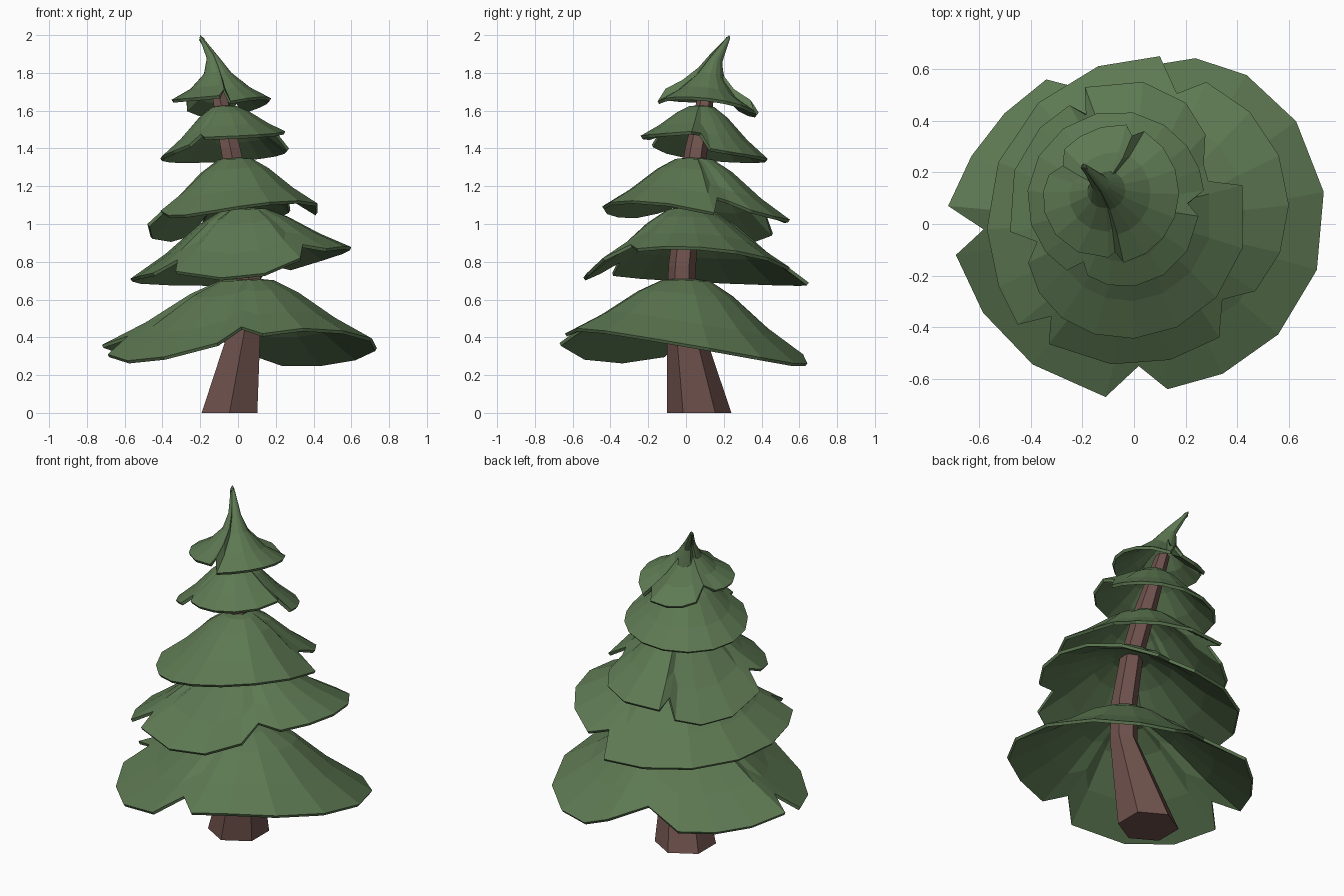
import bpy, bmesh, math
from mathutils import Vector

if "Cube" in bpy.data.objects:
    bpy.data.objects.remove(bpy.data.objects["Cube"])


def material(name, rgb):
    m = bpy.data.materials.new(name)
    m.diffuse_color = (*rgb, 1)
    m.use_nodes = True
    m.node_tree.nodes["Principled BSDF"].inputs["Base Color"].default_value = m.diffuse_color
    return m


GREEN = material("needles", (0.11, 0.19, 0.085))
BROWN = material("bark", (0.16, 0.085, 0.075))


def finish(name, bm, mat):
    bmesh.ops.recalc_face_normals(bm, faces=bm.faces)
    mesh = bpy.data.meshes.new(name)
    bm.to_mesh(mesh)
    bm.free()
    ob = bpy.data.objects.new(name, mesh)
    bpy.context.collection.objects.link(ob)
    mesh.materials.append(mat)
    return ob


def bridge(bm, a, b):
    n = len(a)
    for i in range(n):
        j = (i + 1) % n
        bm.faces.new((a[i], b[i], b[j], a[j]))


def through(values, t):
    # smooth polynomial through evenly spaced values
    n = len(values) - 1
    total = 0
    for i, v in enumerate(values):
        w = 1
        for k in range(n + 1):
            if k != i:
                w *= (t * n - k) / (i - k)
        total += v * w
    return total


def sample_lobe(lobe, cx, cy):
    # rim points of one lobe, interpolated in polar form around the centre
    ang, rad = [], []
    for x, y, z in lobe:
        a = math.atan2(y - cy, x - cx)
        while ang and a < ang[-1]:
            a += math.tau
        ang.append(a)
        rad.append(math.hypot(x - cx, y - cy))
    n = max(3, round((ang[-1] - ang[0]) / math.radians(21)))
    pts = []
    for i in range(n + 1):
        t = i / n
        a, r = through(ang, t), through(rad, t)
        pts.append(Vector((cx + r * math.cos(a), cy + r * math.sin(a),
                           through([p[2] for p in lobe], t))))
    return pts


# rings from top to rim: (radius fraction, drop fraction, lean toward tip)
SKIRT = [(0.2, 0.04, 0), (0.4, 0.24, 0), (0.7, 0.66, 0), (1, 1, 0)]
SPIRE = [(0.035, 0.04, 0.95), (0.13, 0.36, 0.33), (0.28, 0.6, 0.1),
         (0.6, 0.83, 0), (1, 1, 0)]


def tier(name, apex, lobes, profile=SKIRT, lean=(0, 0), notch=0.84):
    cx, cy, top = apex
    sampled = [sample_lobe(l, cx, cy) for l in lobes]
    rim = []
    for i, pts in enumerate(sampled):
        rim += pts
        gap = (pts[-1] + sampled[(i + 1) % len(sampled)][0]) / 2
        d = gap - Vector((cx, cy, top))
        rim.append(Vector((cx + d.x * notch, cy + d.y * notch, top + d.z * (notch - 0.03))))
    bm = bmesh.new()
    rings = []
    for s, drop, k in profile:
        rings.append([bm.verts.new((cx + lean[0] * k + (p.x - cx) * s,
                                    cy + lean[1] * k + (p.y - cy) * s,
                                    top + (p.z - top) * drop)) for p in rim])
    for a, b in zip(rings, rings[1:]):
        bridge(bm, a, b)
    tip = bm.verts.new((cx + lean[0], cy + lean[1], top))
    for i, v in enumerate(rings[0]):
        bm.faces.new((tip, v, rings[0][(i + 1) % len(rim)]))
    bmesh.ops.recalc_face_normals(bm, faces=bm.faces)
    if sum(f.normal.z for f in bm.faces) < 0:
        bmesh.ops.reverse_faces(bm, faces=bm.faces)
    mesh = bpy.data.meshes.new(name)
    bm.to_mesh(mesh)
    bm.free()
    mesh.materials.append(GREEN)
    ob = bpy.data.objects.new(name, mesh)
    bpy.context.collection.objects.link(ob)
    mod = ob.modifiers.new("thickness", "SOLIDIFY")
    mod.thickness = 0.018
    mod.offset = -1


# Bent hexagonal trunk
bm = bmesh.new()
rings = []
for x, y, z, r in [(-0.045, 0.07, 0, 0.17), (0.055, -0.022, 0.55, 0.078),
                   (0.055, -0.02, 0.78, 0.073), (0.025, 0.01, 1.08, 0.064),
                   (-0.04, 0.055, 1.4, 0.06), (-0.11, 0.115, 1.73, 0.04)]:
    rings.append([bm.verts.new((x + r * math.cos(math.radians(90 + 60 * i)),
                                y + r * math.sin(math.radians(90 + 60 * i)), z))
                  for i in range(6)])
for a, b in zip(rings, rings[1:]):
    bridge(bm, a, b)
bm.faces.new(rings[0])
bm.faces.new(rings[-1])
finish("trunk", bm, BROWN)

# Foliage tiers, each a skirt of lobes listed anticlockwise
tier("foliage_bottom", (0.06, 0.0, 0.715), [
    [(0.13, -0.64, 0.42), (0.67, -0.27, 0.41), (0.57, 0.47, 0.28), (0.1, 0.62, 0.31)],
    [(-0.34, 0.56, 0.33), (-0.57, 0.35, 0.32), (-0.72, 0.07, 0.36)],
    [(-0.69, -0.12, 0.31), (-0.5, -0.45, 0.28), (-0.11, -0.67, 0.37)]])
tier("foliage_lower", (0.04, 0.01, 1.09), [
    [(-0.33, -0.465, 0.75), (0.03, -0.545, 0.72), (0.33, -0.44, 0.82)],
    [(0.47, -0.26, 0.87), (0.59, 0.17, 0.87), (0.28, 0.55, 0.77)],
    [(0.1, 0.65, 0.69), (-0.37, 0.47, 0.69), (-0.57, -0.02, 0.71), (-0.45, -0.39, 0.74)]])
tier("foliage_middle", (-0.01, 0.04, 1.355), [
    [(-0.41, -0.15, 1.07), (-0.2, -0.41, 1.06), (0.22, -0.37, 1.12), (0.42, 0.15, 1.06)],
    [(0.27, 0.23, 1.12), (0.2, 0.47, 1.04), (-0.19, 0.53, 1.02)],
    [(-0.25, 0.46, 0.95), (-0.42, 0.3, 0.92), (-0.48, -0.03, 1.0)]])
tier("foliage_upper", (-0.07, 0.08, 1.63), [
    [(-0.18, -0.2, 1.46), (0.06, -0.225, 1.47), (0.25, 0.03, 1.49)],
    [(0.27, 0.13, 1.4), (0.04, 0.42, 1.35), (-0.39, 0.22, 1.34), (-0.26, -0.18, 1.42)]])
tier("foliage_top", (-0.1, 0.12, 2.0), [
    [(-0.04, -0.15, 1.65), (0.17, 0.07, 1.67), (0.04, 0.36, 1.6)],
    [(-0.03, 0.385, 1.59), (-0.17, 0.36, 1.58), (-0.27, 0.29, 1.61)],
    [(-0.33, 0.19, 1.66), (-0.33, 0.0, 1.66), (-0.1, -0.13, 1.68)]],
    SPIRE, (-0.1, 0.11), 0.88)
